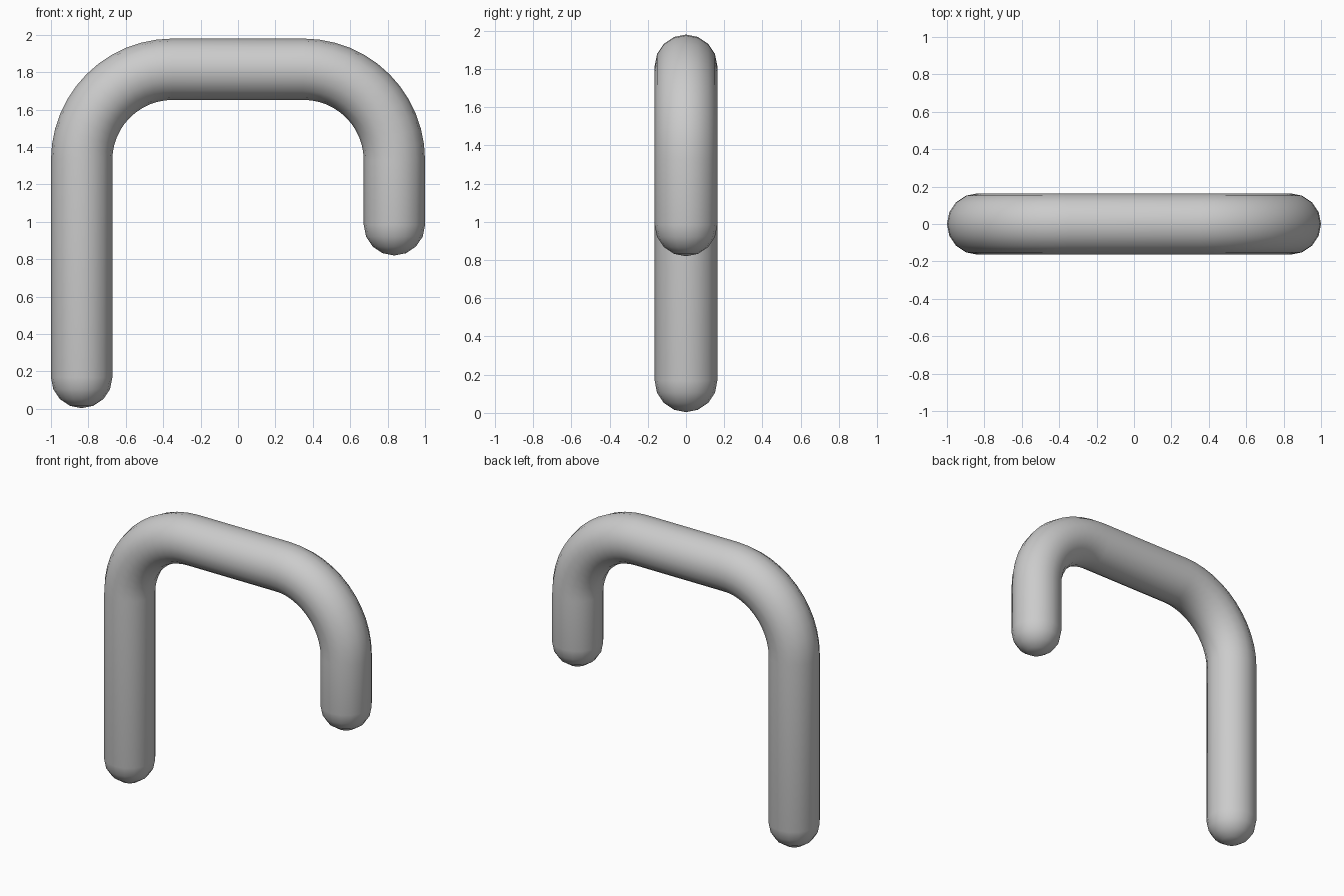
import bpy, bmesh
from math import sin, cos, pi, radians
from mathutils import Vector

if "Cube" in bpy.data.objects:
    bpy.data.objects.remove(bpy.data.objects["Cube"])

R = 0.164          # tube radius
SIDES = 16
BEND = 0.486       # centreline bend radius
LEG_X = 1 - R
TOP_Z = 1.98 - R
CX, CZ = LEG_X - BEND, TOP_Z - BEND   # bend centres

# stations along the tube: (centre x, centre z, tangent x, tangent z, ring radius)
stations = []


def cap(x, z, start):
    # rounded end below (x, z), both legs point down
    angles = [i * 90 / 4 for i in range(1, 4)]
    for a in (reversed(angles) if start else angles):
        t = radians(a)
        stations.append((x, z - R * sin(t), 0, 1 if start else -1, R * cos(t)))


def bend(cx, a0, a1, steps=12):
    for i in range(steps + 1):
        t = radians(a0 + (a1 - a0) * i / steps)
        stations.append((cx + BEND * cos(t), CZ + BEND * sin(t), sin(t), -cos(t), R))


# long leg, bend, crossbar, bend, short leg
cap(-LEG_X, R + 0.004, True)
stations.append((-LEG_X, R + 0.004, 0, 1, R))
bend(-CX, 180, 90)
bend(CX, 90, 0)
stations.append((LEG_X, 0.82 + R, 0, -1, R))
cap(LEG_X, 0.82 + R, False)

# skin the stations with rings
bm = bmesh.new()
rings = []
for x, z, tx, tz, r in stations:
    c, side, n = Vector((x, 0, z)), Vector((0, 1, 0)), Vector((-tz, 0, tx))
    rings.append([bm.verts.new(c + r * (cos(2 * pi * k / SIDES) * n + sin(2 * pi * k / SIDES) * side))
                  for k in range(SIDES)])
for a, b in zip(rings, rings[1:]):
    for k in range(SIDES):
        j = (k + 1) % SIDES
        bm.faces.new((a[k], a[j], b[j], b[k]))

# end tips
for ring, pos in ((rings[0], (-LEG_X, 0, 0.004)), (rings[-1], (LEG_X, 0, 0.82))):
    tip = bm.verts.new(pos)
    for k in range(SIDES):
        bm.faces.new((ring[k], ring[(k + 1) % SIDES], tip))
bmesh.ops.recalc_face_normals(bm, faces=bm.faces)

mesh = bpy.data.meshes.new("bent_tube")
bm.to_mesh(mesh)
bm.free()
tube = bpy.data.objects.new("bent_tube", mesh)
bpy.context.collection.objects.link(tube)
bpy.context.view_layer.objects.active = tube
tube.select_set(True)
bpy.ops.object.shade_smooth_by_angle(angle=radians(40))
